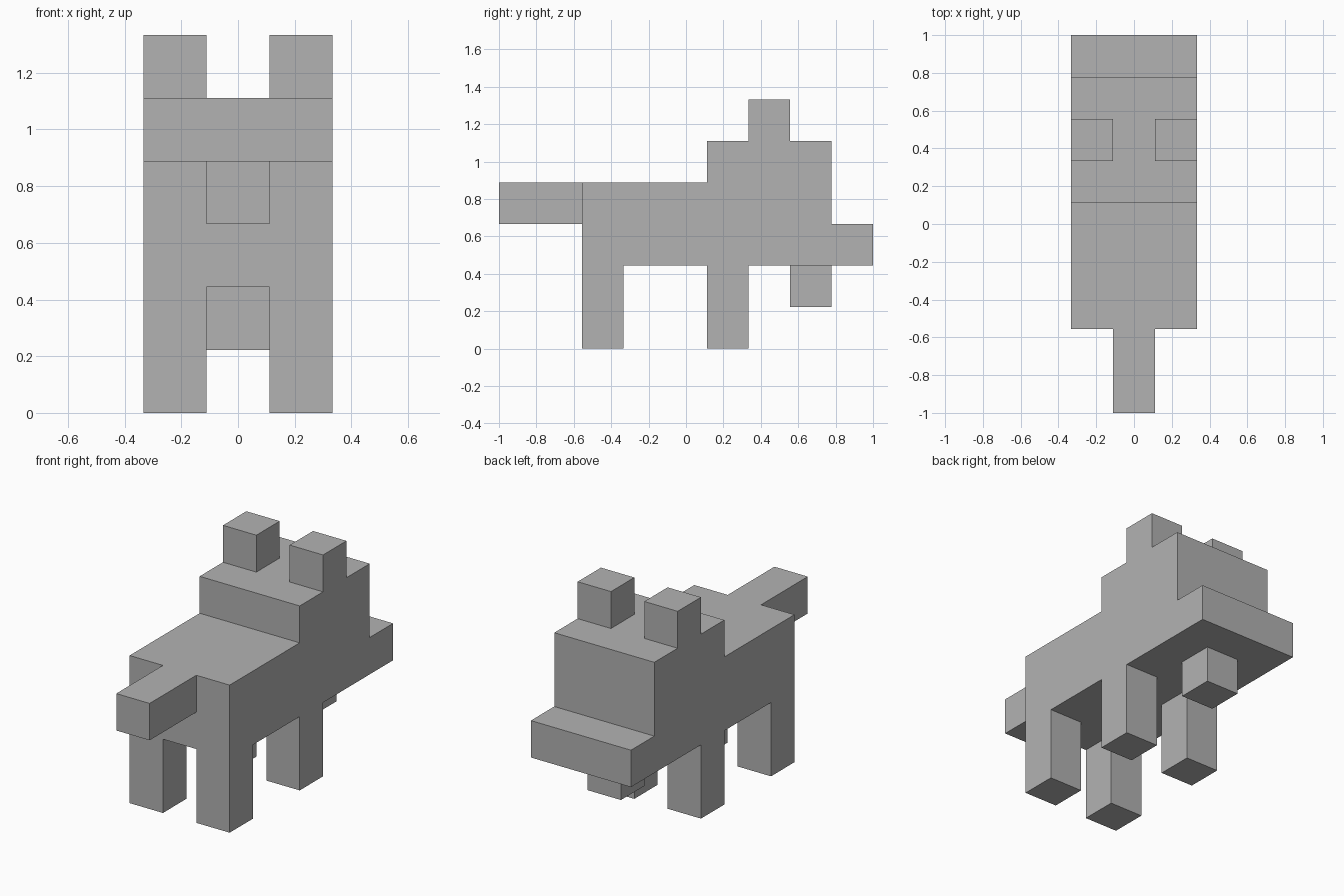
import bpy
import bmesh

default = bpy.data.objects.get("Cube")
if default:
    bpy.data.objects.remove(default, do_unlink=True)

U = 2 / 9  # block size: the model is nine blocks long

grey = bpy.data.materials.new("plain_grey")
grey.use_nodes = True
colour = (0.448, 0.448, 0.448, 1)
grey.diffuse_color = colour
grey.node_tree.nodes["Principled BSDF"].inputs["Base Color"].default_value = colour


def extrude_profile(name, profile, x0, x1):
    """Extrude a (y, z) outline in blocks from x0 to x1; y is counted from the tail tip."""
    bm = bmesh.new()
    verts = [bm.verts.new((x0 * U, y * U - 1, z * U)) for y, z in profile]
    face = bm.faces.new(verts)
    moved = bmesh.ops.extrude_face_region(bm, geom=[face])["geom"]
    bmesh.ops.translate(bm, vec=((x1 - x0) * U, 0, 0),
                        verts=[v for v in moved if isinstance(v, bmesh.types.BMVert)])
    bmesh.ops.recalc_face_normals(bm, faces=bm.faces)
    mesh = bpy.data.meshes.new(name)
    bm.to_mesh(mesh)
    bm.free()
    mesh.materials.append(grey)
    obj = bpy.data.objects.new(name, mesh)
    bpy.context.collection.objects.link(obj)
    return obj


def block(name, x, y, z):
    return extrude_profile(name, [(y[0], z[0]), (y[1], z[0]), (y[1], z[1]), (y[0], z[1])], *x)


# Torso, head and snout share one stepped outline
extrude_profile("body_and_head",
                [(2, 2), (9, 2), (9, 3), (8, 3), (8, 5), (5, 5), (5, 4), (2, 4)], -1.5, 1.5)

# Centre parts
block("tail", (-0.5, 0.5), (0, 2), (3, 4))
block("tongue", (-0.5, 0.5), (7, 8), (1, 2))

# Paired legs and ears
for side, x in (("left", (0.5, 1.5)), ("right", (-1.5, -0.5))):
    block(side + "_tail_end_leg", x, (2, 3), (0, 2))
    block(side + "_head_end_leg", x, (5, 6), (0, 2))
    block(side + "_ear", x, (6, 7), (5, 6))
